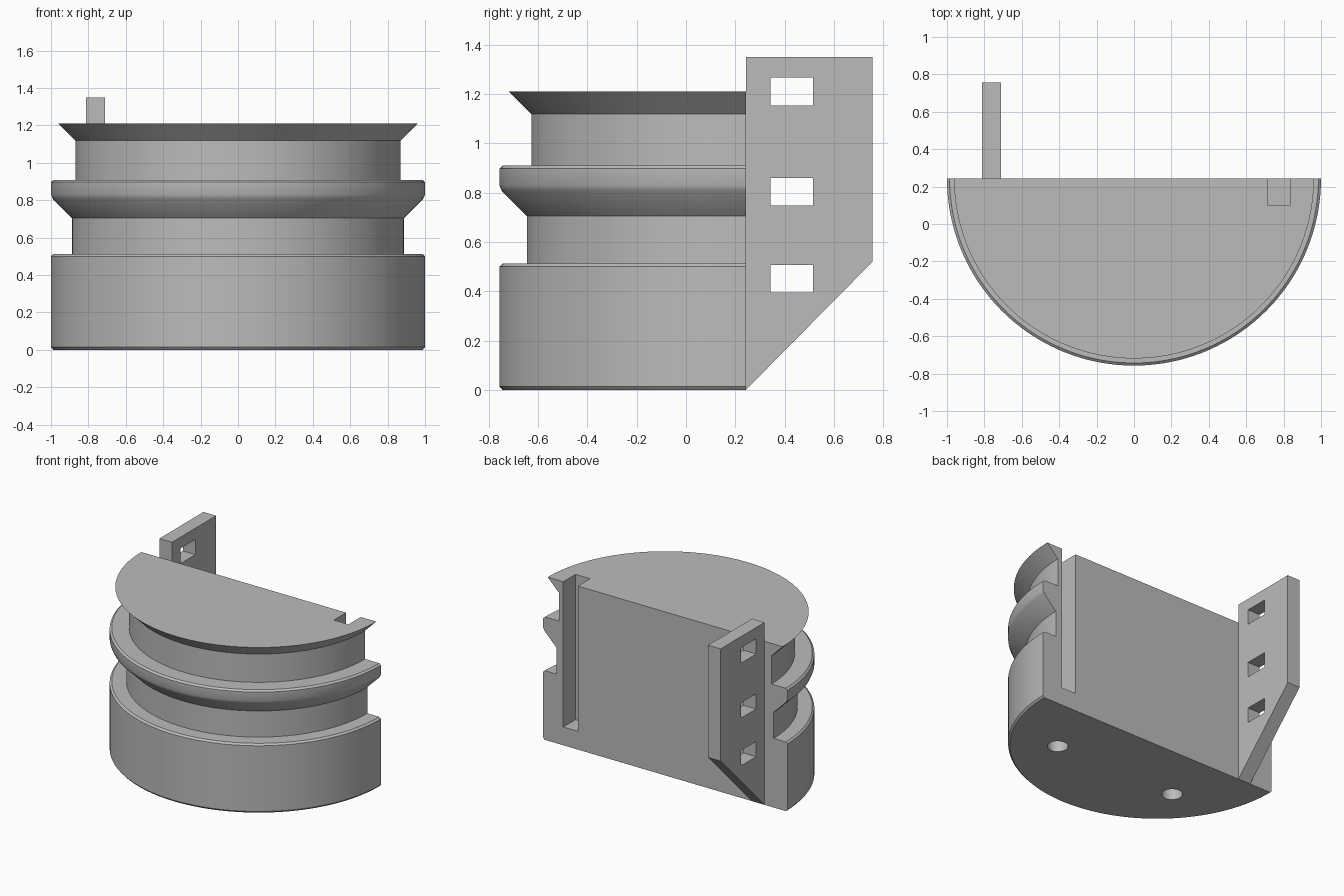
import bpy, bmesh
from math import pi, cos, sin, radians
from mathutils import Matrix

cube = bpy.data.objects.get("Cube")
if cube:
    bpy.data.objects.remove(cube, do_unlink=True)

# Single grey material
grey = bpy.data.materials.new("plain grey")
grey.use_nodes = True
GREY = (0.5, 0.5, 0.5, 1)
grey.diffuse_color = GREY
grey.node_tree.nodes["Principled BSDF"].inputs["Base Color"].default_value = GREY

BACK = 0.243  # y of the flat back, also the lathe axis


def finish(bm, name):
    bmesh.ops.recalc_face_normals(bm, faces=bm.faces)
    mesh = bpy.data.meshes.new(name)
    bm.to_mesh(mesh)
    bm.free()
    mesh.materials.append(grey)
    obj = bpy.data.objects.new(name, mesh)
    bpy.context.collection.objects.link(obj)
    return obj


def box(bm, x, y, z):
    """Box between the given (low, high) ranges."""
    size = [b - a for a, b in (x, y, z)]
    centre = [(a + b) / 2 for a, b in (x, y, z)]
    mat = Matrix.Translation(centre) @ Matrix.Diagonal((*size, 1))
    bmesh.ops.create_cube(bm, size=1, matrix=mat)


def cut(obj, cutter):
    """Subtract the cutter, then discard it."""
    cutter.hide_render = True
    mod = obj.modifiers.new("cut", "BOOLEAN")
    mod.operation, mod.solver, mod.object = "DIFFERENCE", "EXACT", cutter
    bpy.ops.object.select_all(action="DESELECT")
    bpy.context.view_layer.objects.active = obj
    obj.select_set(True)
    bpy.ops.object.modifier_apply(modifier=mod.name)
    bpy.data.objects.remove(cutter, do_unlink=True)


# Half-round body: (radius, height) outline swept through half a turn
profile = [(0.988, 0), (1, 0.014), (1, 0.5), (0.986, 0.512),
           (0.888, 0.512), (0.888, 0.705), (0.99, 0.807), (1, 0.83),
           (1, 0.897), (0.986, 0.909), (0.87, 0.909), (0.87, 1.118),
           (0.962, 1.21)]
STEPS = 96
bm = bmesh.new()
rings = []
for r, z in profile:
    angles = [pi + pi * i / STEPS for i in range(STEPS + 1)]
    rings.append([bm.verts.new((r * cos(a), BACK + r * sin(a), z)) for a in angles])
for low, high in zip(rings, rings[1:]):
    for i in range(STEPS):
        bm.faces.new((low[i], low[i + 1], high[i + 1], high[i]))
bm.faces.new(rings[0])
bm.faces.new(rings[-1])
bm.faces.new([ring[0] for ring in rings] + [ring[-1] for ring in reversed(rings)])
body = finish(bm, "half_round_body")

# Vertical slot in the back and two round holes underneath
bm = bmesh.new()
box(bm, (0.715, 0.835), (0.1, 0.4), (0.135, 1.4))
for x in (-0.5, 0.5):
    bmesh.ops.create_cone(bm, cap_ends=True, segments=32, radius1=0.07, radius2=0.07,
                          depth=0.6, matrix=Matrix.Translation((x, -0.2, 0)))
cut(body, finish(bm, "body_cutter"))
bpy.ops.object.shade_smooth_by_angle(angle=radians(30))

# Upright plate with a slanted lower edge
bm = bmesh.new()
outline = [(BACK, 0), (0.757, 0.52), (0.757, 1.35), (BACK, 1.35)]
face = bm.faces.new([bm.verts.new((-0.813, y, z)) for y, z in outline])
side = bmesh.ops.extrude_face_region(bm, geom=[face])
moved = [v for v in side["geom"] if isinstance(v, bmesh.types.BMVert)]
bmesh.ops.translate(bm, verts=moved, vec=(0.103, 0, 0))
plate = finish(bm, "back_plate")

# Three rectangular windows through the plate
bm = bmesh.new()
for z in (0.45, 0.803, 1.21):
    box(bm, (-1, -0.5), (0.342, 0.516), (z - 0.056, z + 0.056))
cut(plate, finish(bm, "window_cutter"))
